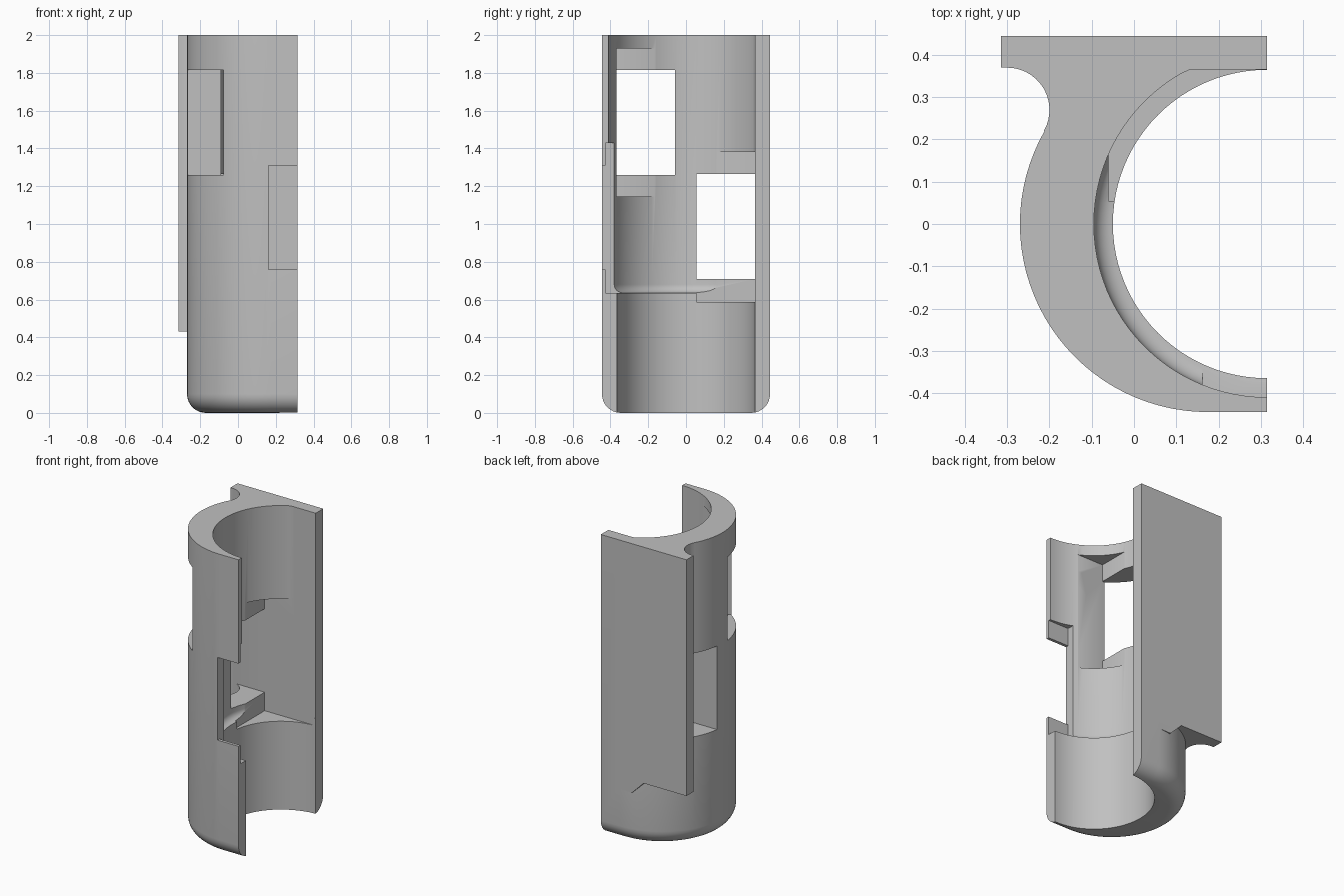
import bpy
import bmesh
from math import sin, cos, pi

if "Cube" in bpy.data.objects:
    bpy.data.objects.remove(bpy.data.objects["Cube"], do_unlink=True)

FACE_X = 0.315      # plane of the open side, also the bore axis
OUT_X = 0.175       # axis of the outer round
R_OUT = 0.445
R_BORE, R_SEAT = 0.41, 0.365
BACK_Y = 0.366      # inner face of the back plate
TOP = 2.0

grey = bpy.data.materials.new("plain grey")
grey.use_nodes = True
grey.diffuse_color = (0.53, 0.53, 0.53, 1)
grey.node_tree.nodes["Principled BSDF"].inputs["Base Color"].default_value = (0.53, 0.53, 0.53, 1)


def loft(name, rings):
    """Closed solid skinned through rings of equal length."""
    bm = bmesh.new()
    loops = [[bm.verts.new(p) for p in ring] for ring in rings]
    n = len(loops[0])
    for a, b in zip(loops, loops[1:]):
        for i in range(n):
            j = (i + 1) % n
            bm.faces.new((a[i], a[j], b[j], b[i]))
    bm.faces.new(loops[0][::-1])
    bm.faces.new(loops[-1])
    bmesh.ops.recalc_face_normals(bm, faces=bm.faces)
    mesh = bpy.data.meshes.new(name)
    bm.to_mesh(mesh)
    bm.free()
    obj = bpy.data.objects.new(name, mesh)
    mesh.materials.append(grey)
    bpy.context.collection.objects.link(obj)
    return obj


def box(name, x0, x1, y0, y1, z0, z1):
    plan = [(x0, y0), (x1, y0), (x1, y1), (x0, y1)]
    return loft(name, [[(x, y, z) for x, y in plan] for z in (z0, z1)])


def combine(target, tool, operation):
    tool.hide_render = True
    mod = target.modifiers.new(operation.lower(), 'BOOLEAN')
    mod.operation = operation
    mod.solver = 'EXACT'
    mod.object = tool
    bpy.context.view_layer.objects.active = target
    bpy.ops.object.modifier_apply(modifier=mod.name)
    bpy.data.objects.remove(tool, do_unlink=True)


# Outer shell: half-round plan with a rounded bottom edge
def shell_ring(r, z):
    arc = [(OUT_X - r * sin(pi * i / 48), -r * cos(pi * i / 48), z) for i in range(49)]
    return [(FACE_X, -r, z)] + arc + [(FACE_X, r, z)]


ROUND = 0.1
rings = []
for i in range(9):
    a = pi / 2 * i / 8
    rings.append(shell_ring(R_OUT - ROUND * (1 - sin(a)), ROUND * (1 - cos(a))))
rings.append(shell_ring(R_OUT, TOP))
body = loft("holder_body", rings)

# Back plate wing with a filleted neck
neck = [(-0.3 + 0.1 * sin(a), 0.27 + 0.1 * cos(a))
        for a in [i / 14 * (pi / 2 + 0.517) for i in range(15)]]
wing = [(-0.315, R_OUT), (-0.315, 0.37)] + neck + [(0, 0.2), (0.2, 0.3), (0.2, R_OUT)]
combine(body, loft("back_wing", [[(x, y, z) for x, y in wing] for z in (0.43, TOP)]), 'UNION')

# Sloped foot under the back plate
foot = [(0, 0.43), (0.085, 0.345), (0.2, 0.345), (0.2, 0.6), (0, 0.6)]
combine(body, loft("back_foot", [[(x, y, z) for x, z in foot] for y in (0.33, R_OUT)]), 'UNION')


# Stepped bore, flattened against the back plate, with a rounded ledge
def bore_ring(r, z):
    return [(FACE_X + r * cos(2 * pi * i / 96), min(r * sin(2 * pi * i / 96), BACK_Y), z)
            for i in range(96)]


step = R_BORE - R_SEAT
rings = [bore_ring(R_SEAT, -0.1)]
for i in range(9):
    a = pi / 2 * i / 8
    rings.append(bore_ring(R_SEAT + step * sin(a), 0.635 + step * (1 - cos(a))))
rings.append(bore_ring(R_BORE, TOP + 0.1))
combine(body, loft("bore_cutter", rings), 'DIFFERENCE')

# Three inner pockets, each with a window through the wall
cuts = {
    "front_pocket": (0.162, 0.5, -0.425, -0.2, 0.636, 1.43),
    "front_window": (0.162, 0.5, -0.6, -0.2, 0.76, 1.31),
    "upper_side_pocket": (-0.06, 0.3, -0.367, -0.058, 1.145, 1.93),
    "upper_side_window": (-0.6, 0.3, -0.367, -0.058, 1.26, 1.815),
    "lower_side_pocket": (-0.06, 0.3, 0.055, BACK_Y, 0.587, 1.38),
    "lower_side_window": (-0.6, 0.3, 0.055, BACK_Y, 0.71, 1.265),
}
for name, size in cuts.items():
    combine(body, box(name, *size), 'DIFFERENCE')

# Smooth the round walls, keep the cut edges crisp
bpy.ops.object.select_all(action='DESELECT')
body.select_set(True)
bpy.context.view_layer.objects.active = body
bpy.ops.object.shade_smooth_by_angle(angle=pi / 6)
